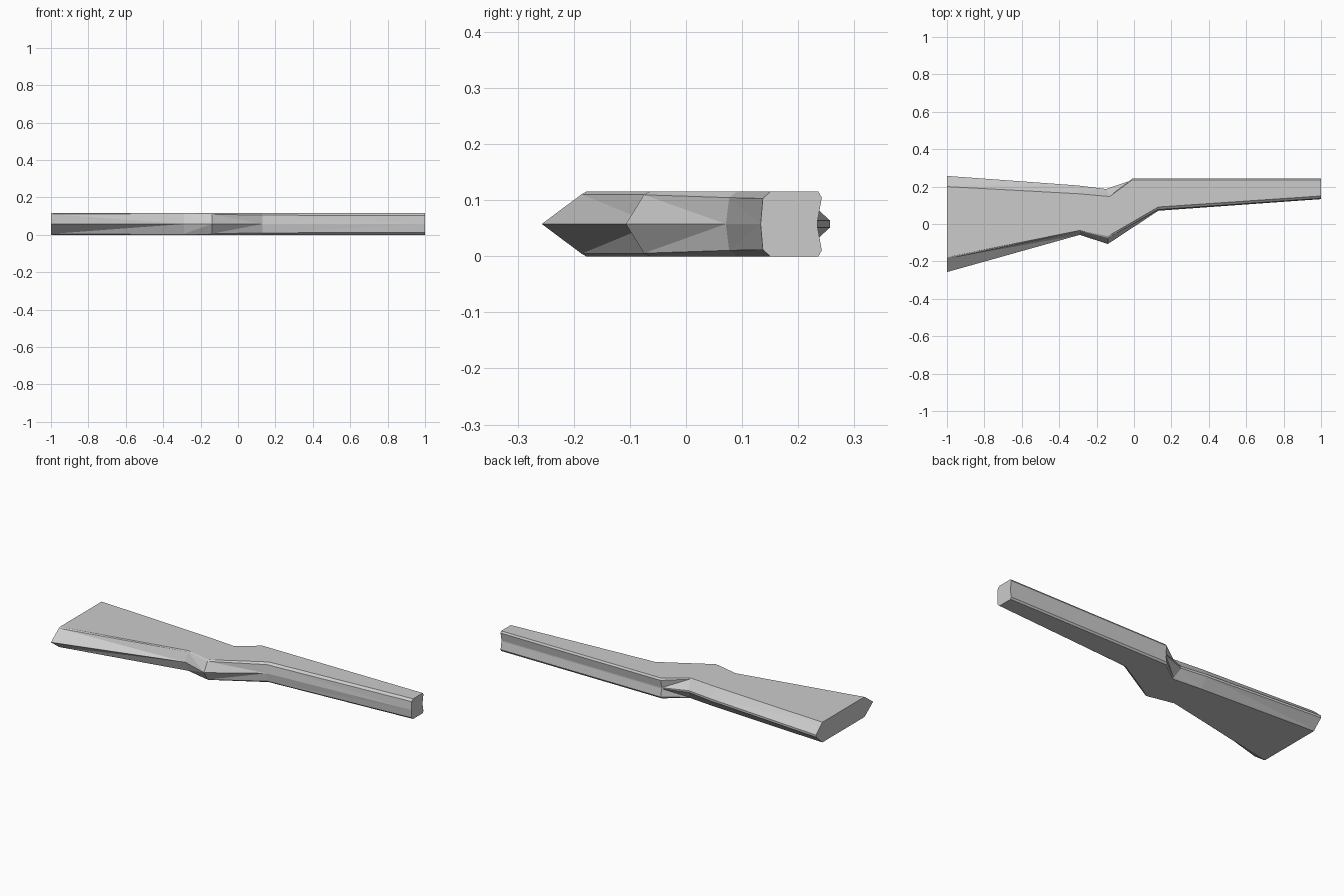
import bpy
import bmesh

cube = bpy.data.objects.get("Cube")
if cube:
    bpy.data.objects.remove(cube, do_unlink=True)

MID = 0.0575  # half the thickness, also the height of the centre plane

# Stations along the lower and upper rims of the stock:
# x, edge y, side y, side half height, ridge y, ridge half height, ridge x shift
LOWER = [
    (-1.0, -0.178, -0.186, 0.053, -0.257, 0, 0),
    (-0.29, -0.034, -0.038, 0.053, -0.058, 0, 0),
    (-0.14, -0.065, -0.075, 0.052, -0.107, 0, 0),
    (0.13, 0.091, 0.077, 0.047, 0.071, 0, 0),
    (1.0, 0.15, 0.137, 0.046, 0.133, 0, 0),
]
UPPER = [
    (-1.0, 0.2, 0.205, 0.053, 0.257, 0.006, 0),
    (-0.3, 0.162, 0.166, 0.053, 0.206, 0.006, 0),
    (-0.13, 0.147, 0.152, 0.052, 0.187, 0.005, -0.02),
    (-0.01, 0.235, 0.242, 0.047, 0.234, 0.003, 0),
    (1.0, 0.236, 0.242, 0.047, 0.234, 0.003, 0),
]

bm = bmesh.new()


def rim(stations):
    """Make one row of points per station, from the top edge to the bottom edge."""
    rows = []
    for x, edge, side, side_h, ridge, ridge_h, shift in stations:
        half = [(x, edge, MID), (x, side, side_h), (x + shift, ridge, ridge_h)]
        mirrored = [(a, b, -h) for a, b, h in reversed(half)]
        if ridge_h == 0:
            mirrored = mirrored[1:]
        rows.append([bm.verts.new((a, b, MID + h)) for a, b, h in half + mirrored])
    # Split each panel so the folds run from the outer edge towards the ridge
    for left, right in zip(rows, rows[1:]):
        last = len(left) - 1
        for i in range(last):
            a, b, c, d = left[i], left[i + 1], right[i + 1], right[i]
            if 2 * i + 1 < last:
                bm.faces.new((a, b, c))
                bm.faces.new((a, c, d))
            elif 2 * i + 1 > last:
                bm.faces.new((a, b, d))
                bm.faces.new((b, c, d))
            else:
                bm.faces.new((a, b, c, d))
    return rows


lower = rim(LOWER)
upper = rim(UPPER)

# Broad flat sides, then the butt and fore ends
for k in (0, -1):
    bm.faces.new([r[k] for r in lower] + [r[k] for r in reversed(upper)])
    bm.faces.new(lower[k] + upper[k][::-1])
bmesh.ops.recalc_face_normals(bm, faces=bm.faces[:])

mesh = bpy.data.meshes.new("stock")
bm.to_mesh(mesh)
bm.free()
stock = bpy.data.objects.new("stock", mesh)
bpy.context.collection.objects.link(stock)

# Plain grey finish
grey = bpy.data.materials.new("light grey")
grey.use_nodes = True
colour = (0.6, 0.6, 0.6, 1)
grey.diffuse_color = colour
grey.node_tree.nodes["Principled BSDF"].inputs["Base Color"].default_value = colour
mesh.materials.append(grey)
